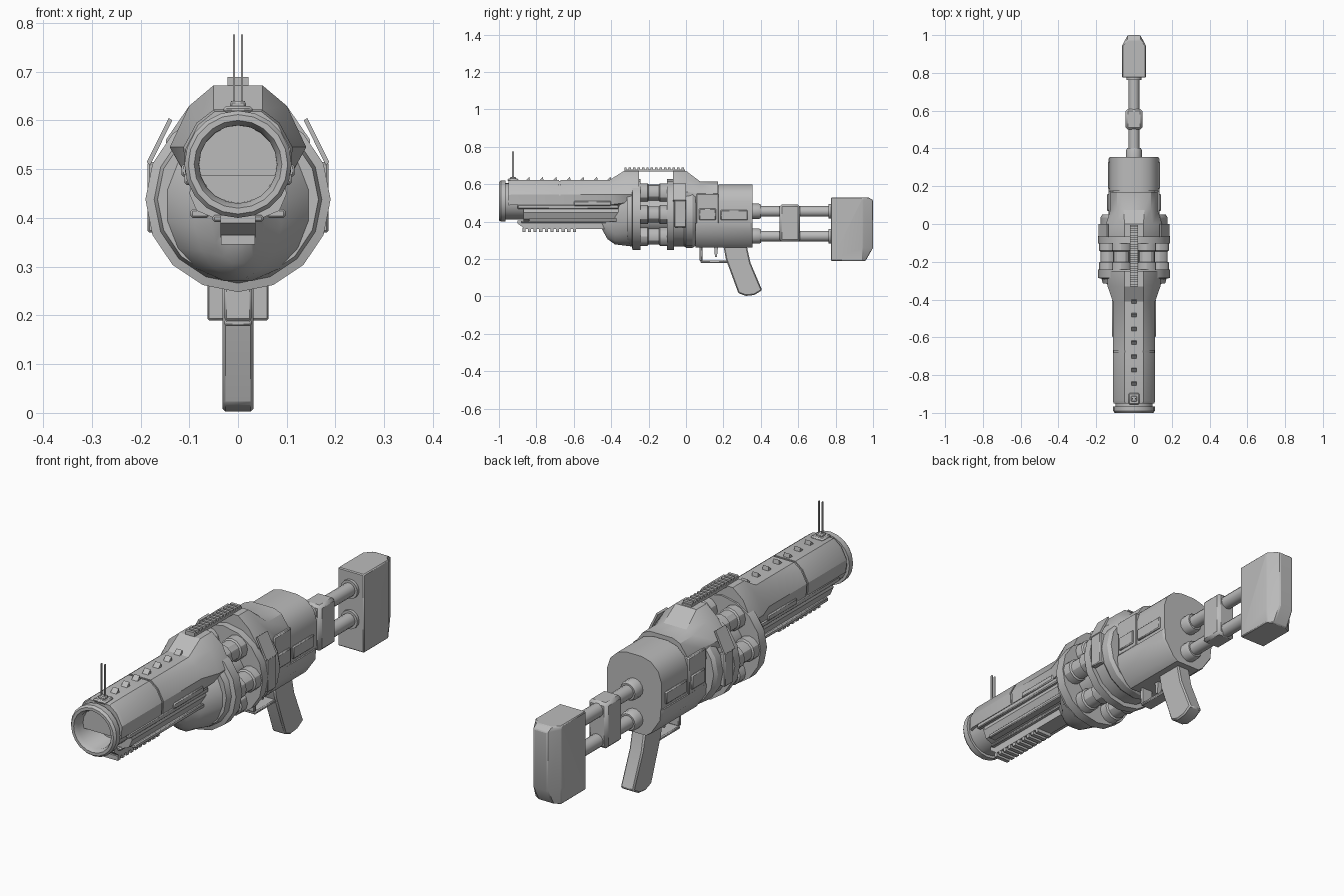
import bpy
import bmesh
from math import sin, cos, pi, radians
from mathutils import Vector, Matrix

default_cube = bpy.data.objects.get("Cube")
if default_cube:
    bpy.data.objects.remove(default_cube, do_unlink=True)

metal = bpy.data.materials.new("plain grey metal")
metal.use_nodes = True
grey = (0.5, 0.5, 0.5, 1)
metal.diffuse_color = grey
metal.node_tree.nodes["Principled BSDF"].inputs["Base Color"].default_value = grey


def finish(name, bm, bevel=0.0, angle=30):
    """Turn a bmesh into a shaded object, optionally with chamfered edges."""
    bmesh.ops.recalc_face_normals(bm, faces=bm.faces)
    mesh = bpy.data.meshes.new(name)
    bm.to_mesh(mesh)
    bm.free()
    mesh.materials.append(metal)
    part = bpy.data.objects.new(name, mesh)
    bpy.context.collection.objects.link(part)
    bpy.ops.object.select_all(action="DESELECT")
    part.select_set(True)
    bpy.context.view_layer.objects.active = part
    bpy.ops.object.shade_smooth_by_angle(angle=radians(angle))
    if bevel:
        chamfer = part.modifiers.new("chamfer", "BEVEL")
        chamfer.width = bevel
        chamfer.segments = 1
    return part


def skin(name, rings, closed_ends=True, bevel=0.0, angle=30):
    """Bridge a list of rings that share one point count."""
    bm = bmesh.new()
    loops = [[bm.verts.new(p) for p in ring] for ring in rings]
    count = len(loops[0])
    for a, b in zip(loops, loops[1:]):
        for i in range(count):
            j = (i + 1) % count
            bm.faces.new((a[i], a[j], b[j], b[i]))
    if closed_ends:
        bm.faces.new(loops[0])
        bm.faces.new(loops[-1])
    return finish(name, bm, bevel, angle)


def lathe(name, profile, z, x=0.0, sides=16, angle=30):
    """Turn (y, radius) points around an axis running front to back."""
    turns = [2 * pi * i / sides for i in range(sides)]
    rings = [[(x + r * cos(t), y, z + r * sin(t)) for t in turns] for y, r in profile]
    return skin(name, rings, angle=angle)


def loft(name, sections, bevel=0.0, angle=30):
    """Bridge mirrored half sections, each (y, [(x, z) from top to bottom])."""
    rings = []
    for y, half in sections:
        right = [(x, y, z) for x, z in half]
        rings.append(right + [(-x, y, z) for x, z in reversed(half)])
    return skin(name, rings, bevel=bevel, angle=angle)


def slab(name, outline, half_width, bevel=0.0):
    """Extrude a side outline of (y, z) points across the middle."""
    rings = [[(x, y, z) for y, z in outline] for x in (-half_width, half_width)]
    return skin(name, rings, bevel=bevel)


def box(name, xs, ys, zs, bevel=0.004):
    bm = bmesh.new()
    bmesh.ops.create_cube(bm, size=1)
    for v in bm.verts:
        v.co = [(a + b) / 2 + c * (b - a) for c, (a, b) in zip(v.co, (xs, ys, zs))]
    return finish(name, bm, bevel)


def both_sides(name, xs, ys, zs, bevel=0.004):
    box("left_" + name, xs, ys, zs, bevel)
    box("right_" + name, (-xs[1], -xs[0]), ys, zs, bevel)


# Barrel with an open bore and a raised muzzle ring
AXIS = 0.51
lathe("barrel", [(-0.45, 0.075), (-0.98, 0.08), (-1, 0.09), (-1, 0.102), (-0.99, 0.11),
                 (-0.965, 0.11), (-0.965, 0.098), (-0.27, 0.098)], AXIS, sides=20)

# Faceted shroud over the barrel: front sleeve, then a rear sleeve that flares up
slim = [(0.05, 0.622), (0.085, 0.595), (0.112, 0.545), (0.108, 0.49), (0.085, 0.49)]
inner = [(x * 0.96, z - 0.004) for x, z in slim]
wide = [(0.05, 0.672), (0.1, 0.63), (0.14, 0.545), (0.115, 0.5), (0.085, 0.49)]
loft("front_shroud", [(-0.95, inner), (-0.935, slim), (-0.68, slim)])
loft("shroud_seam", [(-0.69, inner), (-0.66, inner)])
loft("rear_shroud", [(-0.67, slim), (-0.41, slim), (-0.33, wide), (-0.25, wide)])
both_sides("shroud_step", (0.1, 0.116), (-0.6, -0.4), (0.485, 0.51))

# Lower barrel jacket, side bars and accessory rail
jacket = [(0.09, 0.49), (0.1, 0.45), (0.085, 0.415), (0.05, 0.4)]
loft("lower_jacket", [(-0.87, jacket), (-0.3, jacket)])
both_sides("side_bar", (0.09, 0.11), (-0.9, -0.36), (0.468, 0.49))
both_sides("lower_side_bar", (0.06, 0.097), (-0.84, -0.36), (0.4, 0.418))
slab("under_rail", [(-0.9, 0.405), (-0.9, 0.39), (-0.86, 0.36), (-0.4, 0.36), (-0.4, 0.405)], 0.036)
box("under_rail_plate", (-0.052, 0.052), (-0.88, -0.4), (0.392, 0.406))
for i in range(10):
    y = -0.875 + i * 0.03
    box("under_rail_tooth", (-0.035, 0.035), (y, y + 0.017), (0.345, 0.365), 0)

# Keel that swells back into the drum housing
keel = []
for y, half, low, high in [(-0.45, 0.04, 0.36, 0.47), (-0.42, 0.055, 0.305, 0.5), (-0.38, 0.09, 0.276, 0.53),
                           (-0.32, 0.145, 0.268, 0.58), (-0.28, 0.168, 0.268, 0.61)]:
    mid, tall = (low + high) / 2, (high - low) / 2
    arc = [pi * (i + 0.5) / 8 for i in range(8)]
    keel.append((y, [(half * sin(t), mid + tall * cos(t)) for t in arc]))
loft("front_keel", keel, angle=40)

# Revolving drum: two flanges, a core and six chambers
HUB = 0.438
lathe("front_flange", [(-0.315, 0.165), (-0.29, 0.172), (-0.285, 0.19), (-0.242, 0.19)], HUB)
lathe("rear_flange", [(-0.102, 0.19), (-0.064, 0.19)], HUB)
lathe("drum_core", [(-0.26, 0.105), (-0.08, 0.105)], HUB)
for i in range(6):
    t = i * pi / 3
    lathe("chamber", [(-0.25, 0.05), (-0.205, 0.05), (-0.2, 0.043), (-0.145, 0.043),
                      (-0.14, 0.05), (-0.09, 0.05)], HUB + 0.135 * sin(t), 0.135 * cos(t), 12)

# Receiver collar behind the drum
lathe("receiver_collar", [(-0.07, 0.17), (-0.01, 0.17), (0, 0.178), (0.035, 0.178), (0.05, 0.168)], HUB)

# Strap wrapping the collar with slanted side plates
for side in (-1, 1):
    rings = []
    for y in (-0.07, 0.0):
        path = [(0.135, 0.6), (0.142, 0.605), (0.187, 0.515), (0.18, 0.508)]
        rings.append([(side * x, y, z) for x, z in path])
    skin("strap_plate", rings)
both_sides("strap_side", (0.16, 0.186), (-0.062, 0.0), (0.37, 0.515))

# Sloping top cover with shoulders
shoulder = [(0.05, 0.672), (0.1, 0.63), (0.148, 0.56), (0.14, 0.5)]
low_shoulder = [(0.055, 0.615), (0.09, 0.6), (0.125, 0.55), (0.13, 0.5)]
loft("top_cover", [(-0.07, shoulder), (0, shoulder), (0.075, low_shoulder), (0.17, low_shoulder)])

# Rear body and lower receiver
body = [(0.035, 0.6), (0.08, 0.588), (0.115, 0.555), (0.13, 0.51), (0.13, 0.4), (0.125, 0.38)]
loft("rear_body", [(0.175, body), (0.355, body)])
neck = [(x * 0.95, z - 0.006) for x, z in body]
loft("body_neck", [(0.03, neck), (0.18, neck)])
belly = [(0.134, 0.392), (0.13, 0.345), (0.085, 0.28), (0.06, 0.262)]
loft("lower_receiver", [(0.05, belly), (0.345, belly), (0.355, [(x * 0.95, z) for x, z in belly])])
both_sides("ejection_cover", (0.11, 0.143), (0.07, 0.16), (0.408, 0.47))
both_sides("side_frame", (0.11, 0.136), (0.055, 0.175), (0.39, 0.55))
both_sides("rear_side_panel", (0.12, 0.138), (0.185, 0.33), (0.408, 0.462))

# Top rail bridging the drum
box("top_rail", (-0.022, 0.022), (-0.33, -0.005), (0.668, 0.68), 0)
for i in range(14):
    y = -0.33 + i * 0.0235
    box("top_rail_tooth", (-0.022, 0.022), (y, y + 0.013), (0.678, 0.689), 0)

# Wedge studs along the shroud and the twin post front sight
for i in range(7):
    y = -0.86 + i * 0.0725
    slab("shroud_stud", [(y, 0.618), (y + 0.022, 0.64), (y + 0.026, 0.618)], 0.014)
box("sight_base", (-0.03, 0.03), (-0.955, -0.895), (0.615, 0.63), 0.006)
box("sight_block", (-0.016, 0.016), (-0.94, -0.91), (0.625, 0.64))
both_sides("sight_post", (0.006, 0.01), (-0.93, -0.92), (0.63, 0.776), 0)

# Pistol grip, trigger and guard
slab("grip", [(0.2, 0.27), (0.325, 0.27), (0.345, 0.18), (0.407, 0.033), (0.365, 0.008),
              (0.32, 0.003), (0.28, 0.018), (0.213, 0.2)], 0.032, 0.006)
box("guard_front", (-0.028, 0.028), (0.072, 0.088), (0.19, 0.27))
box("guard_bottom", (-0.028, 0.028), (0.078, 0.225), (0.178, 0.192))
slab("trigger", [(0.15, 0.27), (0.172, 0.27), (0.165, 0.21), (0.155, 0.21)], 0.01)

# Stock: two tubes, clamp block and butt
for height in (0.455, 0.323):
    lathe("stock_tube", [(0.34, 0.042), (0.39, 0.042), (0.402, 0.036), (0.402, 0.029), (0.762, 0.029),
                         (0.762, 0.04), (0.785, 0.04)], height, sides=14)
box("stock_clamp", (-0.045, 0.045), (0.5, 0.61), (0.293, 0.492), 0.012)
butt = [(0.775, 0.53), (0.975, 0.53), (1, 0.515), (1, 0.26), (0.96, 0.19), (0.775, 0.19)]
rings = []
for x, inset in ((-0.063, 0.055), (-0.033, 0), (0.033, 0), (0.063, 0.055)):
    rings.append([(x, min(y, 1 - inset), z) for y, z in butt])
skin("stock_butt", rings, bevel=0.004)
